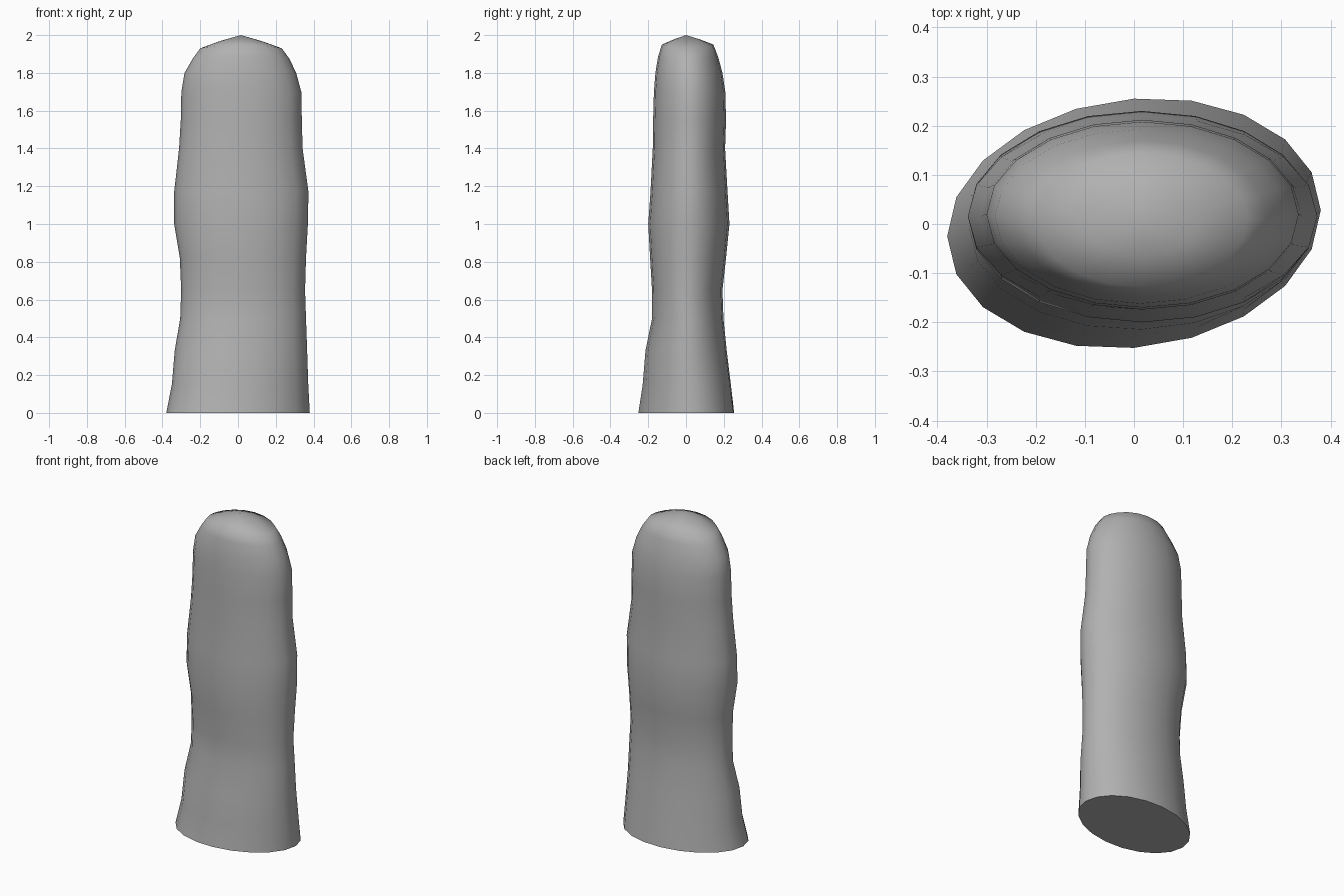
import bpy, bmesh, math

if "Cube" in bpy.data.objects:
    bpy.data.objects.remove(bpy.data.objects["Cube"])

SIDES = 20
# cross-sections: z, x min, x max, y min, y max, skew, saddle
RINGS = [
    (0.00, -0.38, 0.38, -0.252, 0.255, 0.07, 0),
    (0.15, -0.35, 0.372, -0.23, 0.237, 0.05, 0),
    (0.33, -0.335, 0.366, -0.215, 0.215, 0.03, 0),
    (0.50, -0.306, 0.36, -0.18, 0.198, 0.01, 0),
    (0.65, -0.301, 0.355, -0.18, 0.193, 0, 0),
    (0.82, -0.308, 0.36, -0.19, 0.212, 0, 0),
    (1.00, -0.338, 0.37, -0.20, 0.23, 0, 0),
    (1.17, -0.338, 0.373, -0.188, 0.22, 0, 0),
    (1.40, -0.312, 0.342, -0.176, 0.207, 0, 0),
    (1.55, -0.303, 0.338, -0.174, 0.212, 0, 0),
    (1.70, -0.30, 0.335, -0.17, 0.208, 0, 0),
    (1.80, -0.283, 0.308, -0.162, 0.193, 0, 0),
    (1.88, -0.24, 0.272, -0.148, 0.17, 0, 0.005),
    (1.94, -0.20, 0.232, -0.128, 0.145, 0, 0.01),
    (1.972, -0.10, 0.13, -0.065, 0.075, 0, 0.005),
]

# finger body lofted through the cross-sections
bm = bmesh.new()
loops = []
for z, x0, x1, y0, y1, skew, saddle in RINGS:
    loop = []
    for i in range(SIDES):
        a = 2 * math.pi * i / SIDES
        x = (x0 + x1) / 2 + (x1 - x0) / 2 * math.cos(a)
        y = (y0 + y1) / 2 + (y1 - y0) / 2 * math.sin(a) + skew * x
        loop.append(bm.verts.new((x, y, z - saddle * math.cos(2 * a))))
    loops.append(loop)
for lo, hi in zip(loops, loops[1:]):
    for i in range(SIDES):
        j = (i + 1) % SIDES
        bm.faces.new((lo[i], lo[j], hi[j], hi[i]))

# flat base and rounded tip
bm.faces.new(loops[0][::-1])
tip = bm.verts.new((0.015, 0, 2.0))
for i in range(SIDES):
    bm.faces.new((loops[-1][i], loops[-1][(i + 1) % SIDES], tip))

mesh = bpy.data.meshes.new("finger")
bm.to_mesh(mesh)
bm.free()
finger = bpy.data.objects.new("finger", mesh)
bpy.context.collection.objects.link(finger)
bpy.context.view_layer.objects.active = finger
finger.select_set(True)
bpy.ops.object.shade_smooth_by_angle(angle=math.radians(50))

# dark grey surface
grey = bpy.data.materials.new("dark_grey")
grey.diffuse_color = (0.44, 0.44, 0.44, 1)
grey.use_nodes = True
grey.node_tree.nodes["Principled BSDF"].inputs["Base Color"].default_value = grey.diffuse_color
mesh.materials.append(grey)
